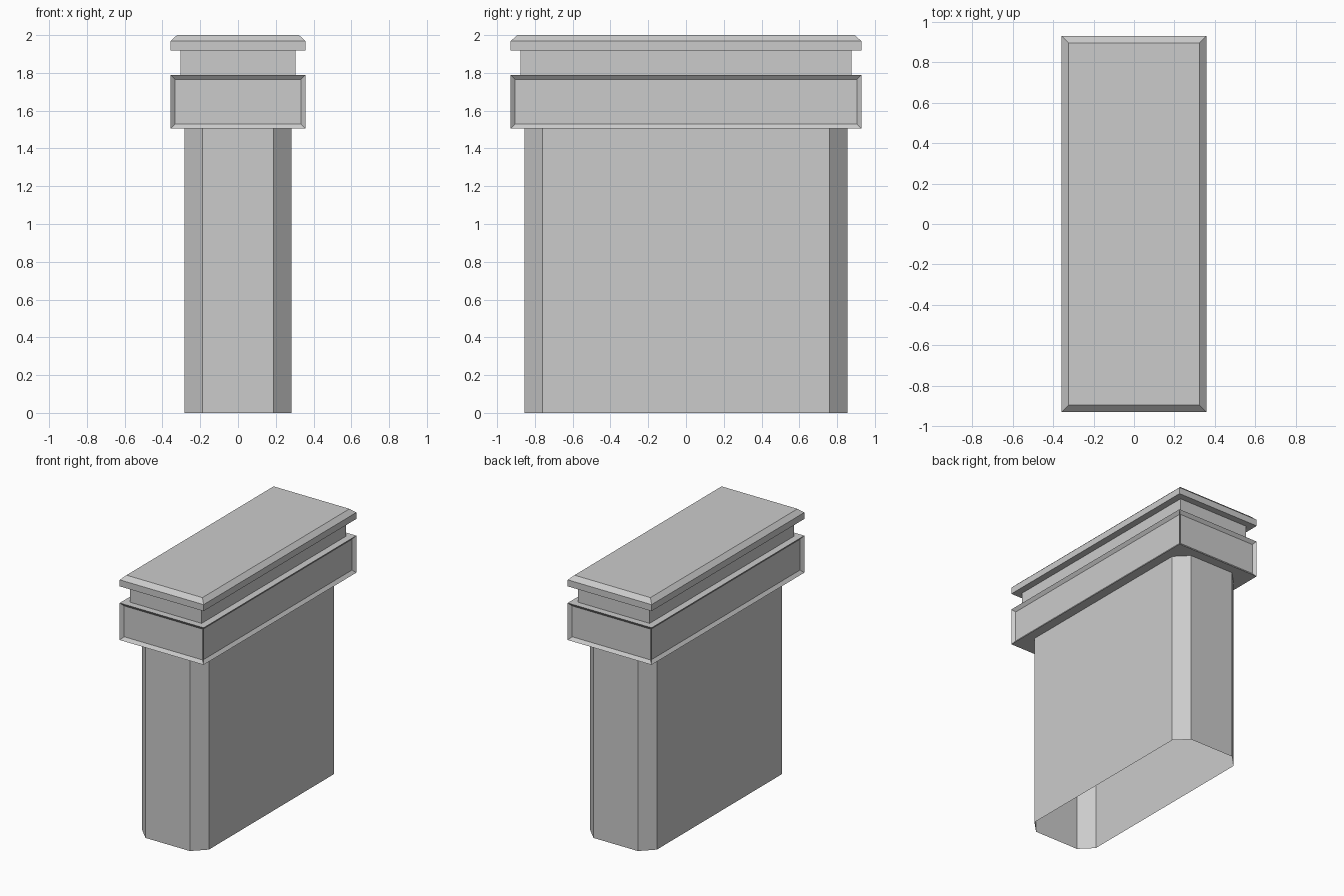
import bpy, bmesh

if "Cube" in bpy.data.objects:
    bpy.data.objects.remove(bpy.data.objects["Cube"])


def ring(bm, hx, hy, z, c):
    """Rectangle with corners cut by c, counter-clockwise from above."""
    pts = [(hx, -hy + c), (hx, hy - c), (hx - c, hy), (-hx + c, hy),
           (-hx, hy - c), (-hx, -hy + c), (-hx + c, -hy), (hx - c, -hy)]
    return [bm.verts.new((x, y, z)) for x, y in pts]


def loft(name, levels, cap_top=False, panel=None):
    """Skin a stack of rings (half x, half y, z, corner cut)."""
    bm = bmesh.new()
    rings = [ring(bm, *lv) for lv in levels]
    for a, b in zip(rings, rings[1:]):
        for i in range(8):
            j = (i + 1) % 8
            bm.faces.new((a[i], a[j], b[j], b[i]))
    if cap_top:
        bm.faces.new(rings[-1])
    # square rings have doubled corners: weld them
    bmesh.ops.remove_doubles(bm, verts=bm.verts[:], dist=0.0005)
    bm.normal_update()
    if panel:
        sides = [f for f in bm.faces if abs(f.normal.z) < 0.1]
        bmesh.ops.inset_individual(bm, faces=sides, thickness=panel[0],
                                   depth=-panel[1], use_even_offset=True)
    mesh = bpy.data.meshes.new(name)
    bm.to_mesh(mesh)
    bm.free()
    obj = bpy.data.objects.new(name, mesh)
    bpy.context.collection.objects.link(obj)
    return obj


SHAFT = (0.284, 0.855)
WIDE = (0.357, 0.928)
NECK = (0.304, 0.876)
CUT = 0.095

# Chamfered shaft, open underneath
loft("shaft", [(*SHAFT, 0, CUT), (*SHAFT, 1.505, CUT)])

# Collar with a sunken panel on each side
loft("collar", [(*SHAFT, 1.505, CUT), (*WIDE, 1.505, 0),
                (*WIDE, 1.79, 0), (*NECK, 1.79, 0)], panel=(0.024, 0.02))

# Recessed neck
loft("neck", [(*NECK, 1.79, 0), (*NECK, 1.918, 0)])

# Top slab with bevelled upper edge
loft("top_slab", [(*NECK, 1.918, 0), (*WIDE, 1.918, 0), (*WIDE, 1.968, 0),
                  (WIDE[0] - 0.034, WIDE[1] - 0.034, 2.0, 0)], cap_top=True)
